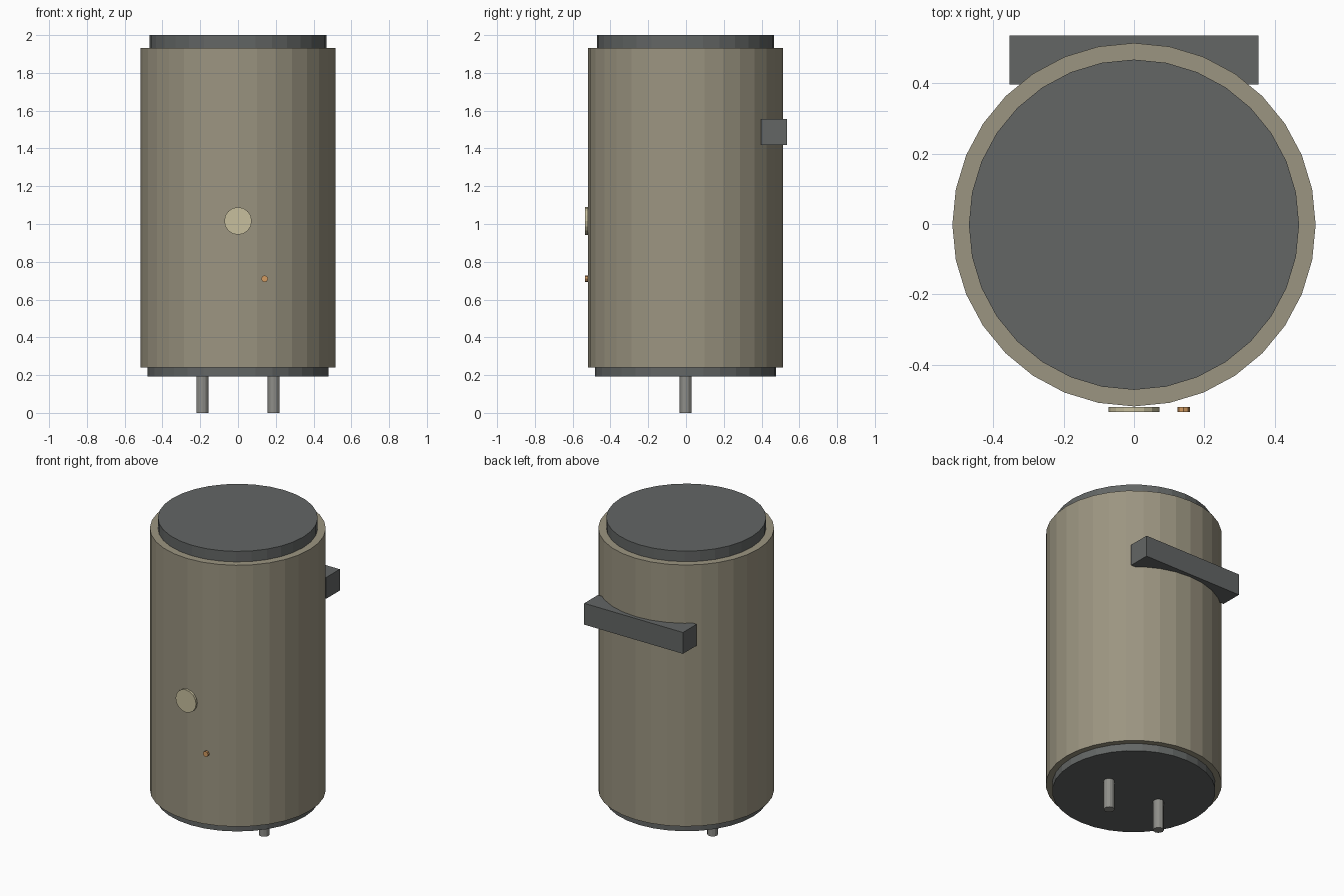
import bpy
from math import pi

if "Cube" in bpy.data.objects:
    bpy.data.objects.remove(bpy.data.objects["Cube"])

CY = -0.002  # y of the body axis


def material(name, rgb):
    m = bpy.data.materials.new(name)
    m.diffuse_color = (*rgb, 1)
    m.use_nodes = True
    m.node_tree.nodes["Principled BSDF"].inputs["Base Color"].default_value = m.diffuse_color
    return m


tan = material("tan_paint", (0.33, 0.30, 0.22))
dark = material("dark_grey", (0.125, 0.133, 0.13))
metal = material("pin_metal", (0.27, 0.27, 0.25))
cream = material("cream", (0.57, 0.52, 0.34))
orange = material("orange", (0.65, 0.33, 0.12))


def cylinder(name, mat, r, sides, depth, loc, facing_front=False):
    bpy.ops.mesh.primitive_cylinder_add(
        vertices=sides, radius=r, depth=depth, location=loc,
        rotation=(pi / 2 if facing_front else 0, 0, 0))
    ob = bpy.context.object
    ob.name = name
    ob.data.materials.append(mat)
    return ob


def upright(name, mat, r, sides, z0, z1, x=0):
    return cylinder(name, mat, r, sides, z1 - z0, (x, CY, (z0 + z1) / 2))


# Main can with stepped lid and base
upright("body", tan, 0.516, 32, 0.24, 1.932)
upright("lid", dark, 0.469, 32, 1.932, 2.0)
upright("base", dark, 0.479, 32, 0.192, 0.24)

# Two contact pins under the base
for side, x in (("left", -0.189), ("right", 0.189)):
    upright(side + "_pin", metal, 0.032, 12, 0, 0.192, x)

# Round button and small indicator on the front
cylinder("button", cream, 0.073, 16, 0.014, (0, -0.527, 1.016), True)
cylinder("indicator", orange, 0.018, 8, 0.014, (0.141, -0.527, 0.71), True)

# Bar across the back
bpy.ops.mesh.primitive_cube_add(size=1, location=(0, 0.466, 1.486))
bar = bpy.context.object
bar.name = "back_bar"
bar.scale = (0.707, 0.14, 0.138)
bar.data.materials.append(dark)
bpy.ops.object.transform_apply(location=False, rotation=False, scale=True)
